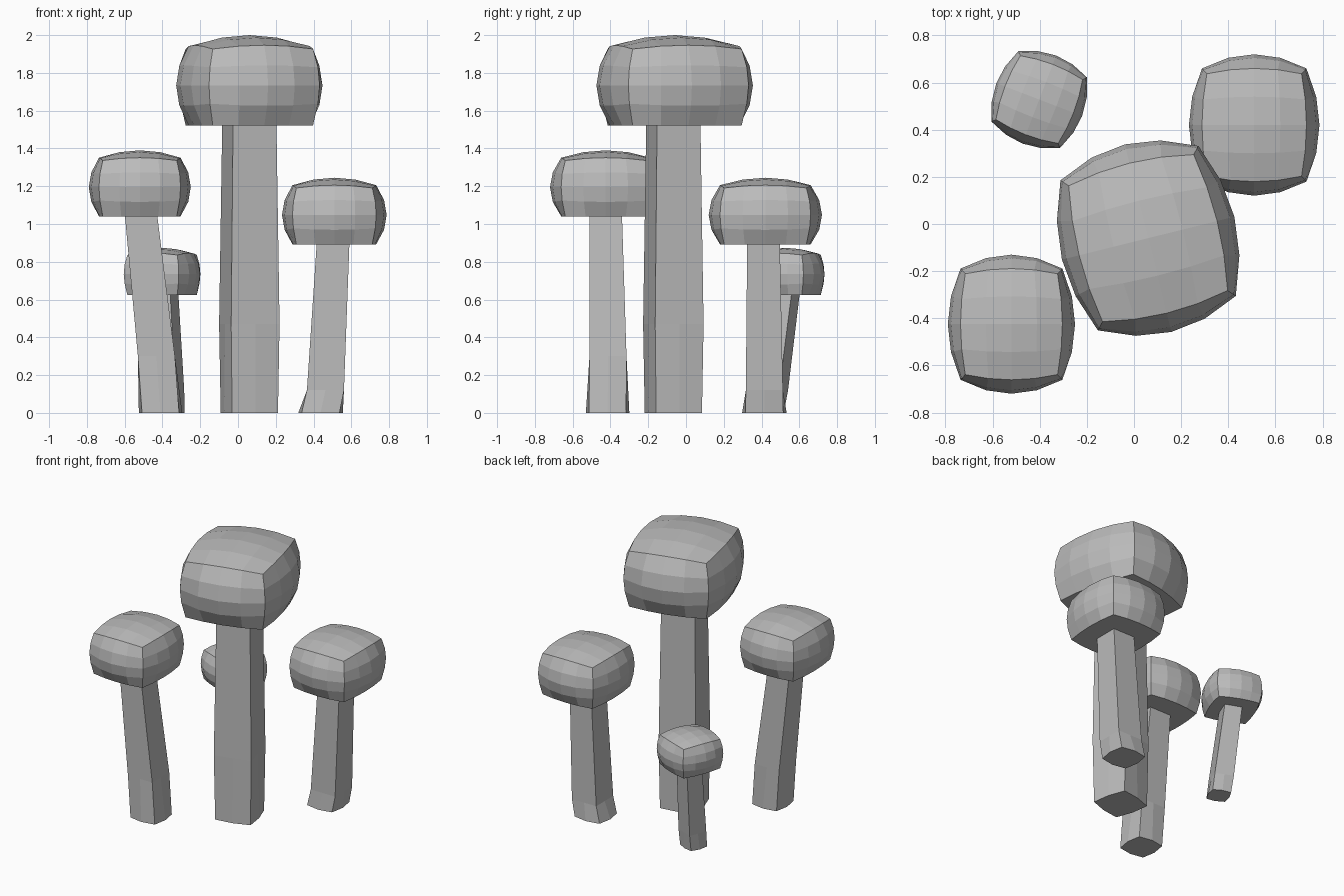
import bpy, bmesh, math
from mathutils import Matrix, Vector

if "Cube" in bpy.data.objects:
    bpy.data.objects.remove(bpy.data.objects["Cube"])

grey = bpy.data.materials.new("plain grey")
grey.diffuse_color = (0.5, 0.5, 0.5, 1)
grey.use_nodes = True
grey.node_tree.nodes["Principled BSDF"].inputs["Base Color"].default_value = grey.diffuse_color


def finish(bm, name):
    bmesh.ops.recalc_face_normals(bm, faces=bm.faces)
    mesh = bpy.data.meshes.new(name)
    bm.to_mesh(mesh)
    bm.free()
    mesh.materials.append(grey)
    bpy.context.collection.objects.link(bpy.data.objects.new(name, mesh))


def bulge(a, b, c):
    """Pull cube edges and corners inward so each side swells."""
    return a * (1 - 0.2 * b * b - 0.2 * c * c + 0.125 * b * b * c * c)


# Cap: swollen 4 x 4 x 4 cube with a flat underside
def cap(name, centre, half, turn):
    bm = bmesh.new()
    bmesh.ops.create_cube(bm, size=2)
    bmesh.ops.subdivide_edges(bm, edges=bm.edges[:], cuts=3, use_grid_fill=True)
    for v in bm.verts:
        x, y, z = v.co
        flat = z < -0.99
        v.co = (bulge(x, y, z), bulge(y, x, z), -0.79 if flat else bulge(z, x, y))
    bmesh.ops.transform(bm, verts=bm.verts, matrix=Matrix.Translation(centre)
                        @ Matrix.Rotation(math.radians(turn), 4, "Z")
                        @ Matrix.Diagonal((*half, 1)))
    finish(bm, name)


# Stem: leaning square post whose foot swells into eight sides
def stem(name, rings, turn):
    bm = bmesh.new()
    loops = []
    for x, y, z, corner, middle in rings:
        loop = []
        for i in range(8):
            a = math.radians(45 * i + turn)
            r = middle if i % 2 == 0 else corner * math.sqrt(2)
            loop.append(bm.verts.new((x + r * math.cos(a), y + r * math.sin(a), z)))
        loops.append(loop)
    for low, high in zip(loops, loops[1:]):
        for i in range(8):
            j = (i + 1) % 8
            bm.faces.new((low[i], low[j], high[j], high[i]))
    bm.faces.new(loops[0][::-1])
    bm.faces.new(loops[-1])
    finish(bm, name)


# Tall middle mushroom
cap("tall_cap", (0.06, -0.06, 1.733), (0.377, 0.41, 0.267), 14)
stem("tall_stem", [(0.06, -0.067, 0, 0.125, 0.138), (0.06, -0.067, 0.47, 0.132, 0.132),
                   (0.06, -0.067, 1.56, 0.118, 0.118)], 14)

# Left front mushroom
cap("left_cap", (-0.52, -0.425, 1.195), (0.27, 0.295, 0.195), 0)
stem("left_stem", [(-0.41, -0.415, 0, 0.098, 0.115), (-0.432, -0.413, 0.3, 0.098, 0.098),
                   (-0.517, -0.425, 1.08, 0.085, 0.085)], 0)

# Right back mushroom
cap("right_cap", (0.51, 0.42, 1.048), (0.277, 0.3, 0.197), 0)
stem("right_stem", [(0.437, 0.415, 0, 0.1, 0.118), (0.463, 0.415, 0.12, 0.098, 0.098),
                    (0.505, 0.41, 0.93, 0.086, 0.086)], 0)

# Small left back mushroom
cap("small_cap", (-0.402, 0.528, 0.735), (0.195, 0.2, 0.139), -21)
stem("small_stem", [(-0.366, 0.435, 0, 0.064, 0.075), (-0.37, 0.455, 0.12, 0.066, 0.066),
                    (-0.395, 0.528, 0.66, 0.06, 0.06)], -21)
